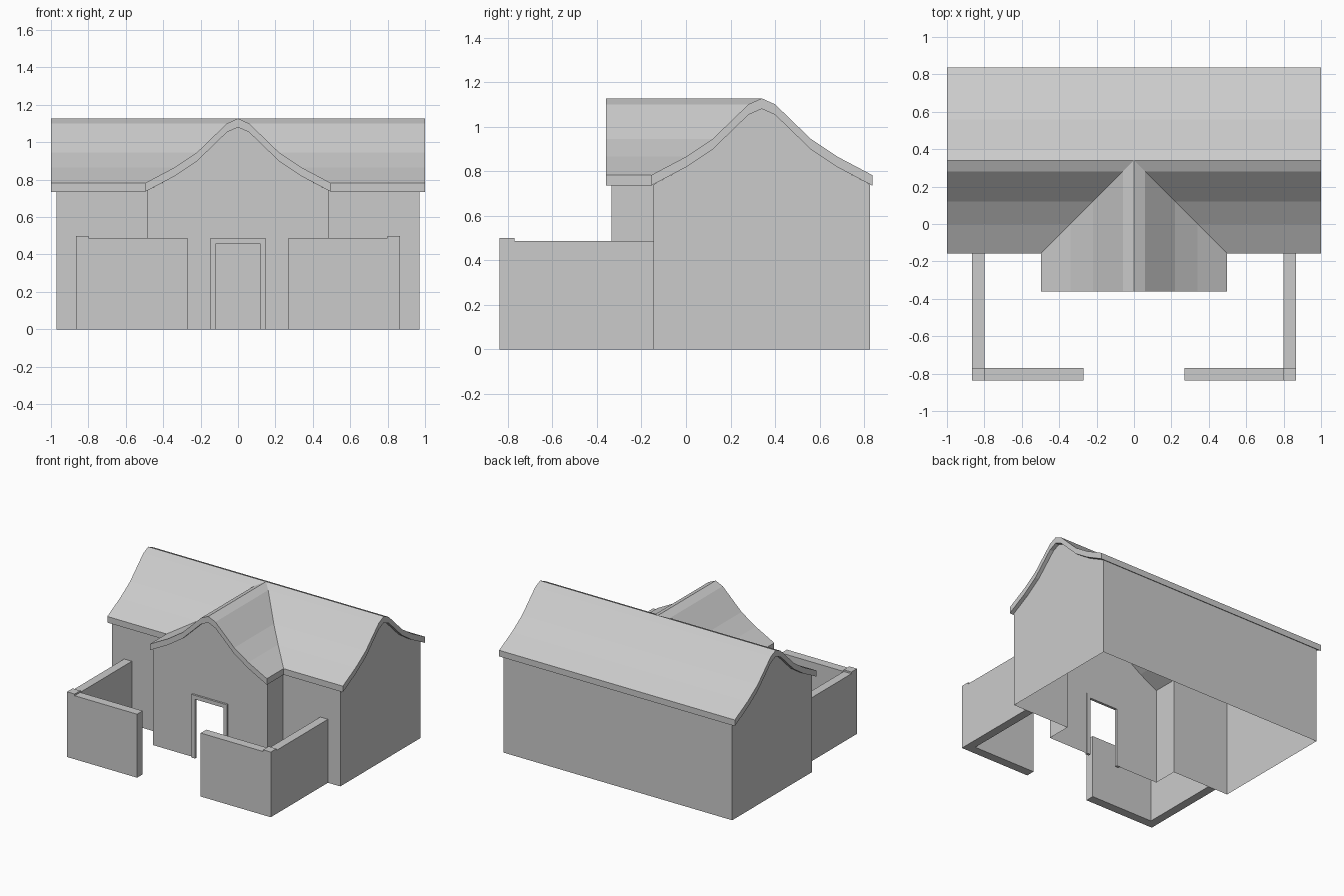
import bpy, bmesh

if "Cube" in bpy.data.objects:
    bpy.data.objects.remove(bpy.data.objects["Cube"])

RIDGE_Y = 0.34
THICK = 0.047
# Bell-curved roof section: distance from ridge, height of top surface
PROFILE = [(0, 1.127), (0.06, 1.10), (0.22, 0.945), (0.34, 0.865), (0.497, 0.782)]
# Underside section, stopped at the wall line
UNDER = [(d, z - THICK) for d, z in PROFILE[:-1]] + [(0.485, 0.741)]


def make(name, faces, mirror=True):
    """Mesh from a list of polygons, welded and mirrored across x."""
    bm = bmesh.new()
    for pts in faces:
        bm.faces.new([bm.verts.new(p) for p in pts])
    bmesh.ops.remove_doubles(bm, verts=bm.verts, dist=1e-4)
    bmesh.ops.recalc_face_normals(bm, faces=bm.faces)
    me = bpy.data.meshes.new(name)
    bm.to_mesh(me)
    bm.free()
    ob = bpy.data.objects.new(name, me)
    bpy.context.collection.objects.link(ob)
    if mirror:
        ob.modifiers.new("mirror", 'MIRROR').use_axis[0] = True
    return ob


def slope(rows):
    """Roof slab from (inner point, outer point) rows, ridge to eave."""
    def low(p):
        return (p[0], p[1], p[2] - THICK)
    faces = []
    for (a, b), (c, d) in zip(rows, rows[1:]):
        faces += [(a, b, d, c), (low(a), low(c), low(d), low(b)), (b, low(b), low(d), d)]
    a, b = rows[-1]
    faces.append((a, b, low(b), low(a)))
    return faces


def prism(outline, axis, lo, hi):
    """Closed prism of a 2D outline along y or z."""
    def at(p, t):
        return (p[0], t, p[1]) if axis == 'y' else (p[0], p[1], t)
    bot, top = [at(p, lo) for p in outline], [at(p, hi) for p in outline]
    n = len(outline)
    return [bot[::-1], top] + [(bot[i], bot[(i + 1) % n], top[(i + 1) % n], top[i]) for i in range(n)]


# Roof: back slope, front slope and wing slope, mitred along the valley
back = [((0, RIDGE_Y + d, z), (1, RIDGE_Y + d, z)) for d, z in PROFILE]
front = [((d, RIDGE_Y - d, z), (1, RIDGE_Y - d, z)) for d, z in PROFILE]
wing = [((d, RIDGE_Y - d, z), (d, -0.36, z)) for d, z in PROFILE]
make("roof", slope(back) + slope(front) + slope(wing))

# Walls: open-bottomed shell with gables following the roof underside
W, S, H = 0.97, UNDER[-1][0], UNDER[-1][1]
F, B, WF = RIDGE_Y - S, RIDGE_Y + S, -0.335
gable = [(W, F, 0), (W, B, 0)]
gable += [(W, RIDGE_Y + d, z) for d, z in UNDER[::-1]]
gable += [(W, RIDGE_Y - d, z) for d, z in UNDER[1:]]
wing_front = [(0.15, WF, 0), (S, WF, 0)] + [(d, WF, z) for d, z in UNDER[::-1]]
wing_front += [(0, WF, 0.485), (0.15, WF, 0.485)]
make("house_walls", [
    gable, wing_front,
    [(0, B, 0), (W, B, 0), (W, B, H), (0, B, H)],
    [(S, F, 0), (W, F, 0), (W, F, H), (S, F, H)],
    [(S, WF, 0), (S, F, 0), (S, F, H), (S, WF, H)],
])

# Door frame around the open doorway
frame = [(-0.15, 0), (-0.15, 0.485), (0.15, 0.485), (0.15, 0),
         (0.12, 0), (0.12, 0.455), (-0.12, 0.455), (-0.12, 0)]
make("door_frame", prism(frame, 'y', -0.35, -0.33), mirror=False)

# Courtyard walls with raised corner posts
corner = [(0.27, -0.838), (0.865, -0.838), (0.865, F), (0.80, F), (0.80, -0.77), (0.27, -0.77)]
make("courtyard_wall", prism(corner, 'z', 0, 0.487))
post = [(0.80, -0.838), (0.865, -0.838), (0.865, -0.77), (0.80, -0.77)]
make("corner_post_cap", prism(post, 'z', 0.487, 0.50))
